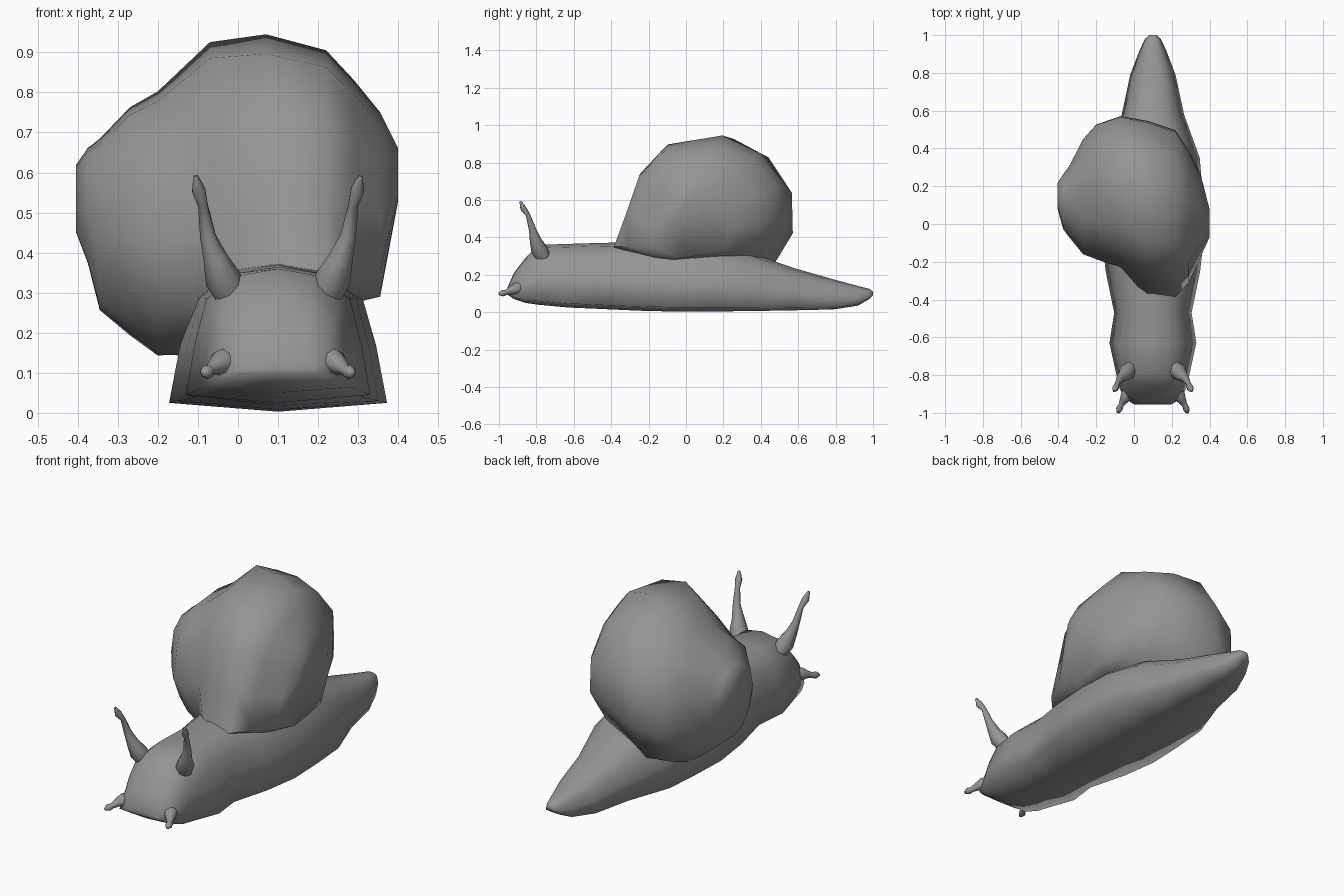
import bpy, bmesh, math
from mathutils import Vector

cube = bpy.data.objects.get("Cube")
if cube:
    bpy.data.objects.remove(cube, do_unlink=True)

grey = bpy.data.materials.new("snail grey")
grey.use_nodes = True
grey.diffuse_color = (0.3, 0.3, 0.3, 1)
grey.node_tree.nodes["Principled BSDF"].inputs["Base Color"].default_value = (0.3, 0.3, 0.3, 1)

MID = 0.1  # body centre line in x


def loft(name, rings, angle):
    """Skin a row of equal closed rings and cap both ends."""
    bm = bmesh.new()
    rows = [[bm.verts.new(p) for p in ring] for ring in rings]
    n = len(rows[0])
    for a, b in zip(rows, rows[1:]):
        for i in range(n):
            j = (i + 1) % n
            bm.faces.new((a[i], a[j], b[j], b[i]))
    caps = [bm.faces.new(rows[0]), bm.faces.new(rows[-1])]
    bmesh.ops.poke(bm, faces=caps)
    bmesh.ops.recalc_face_normals(bm, faces=bm.faces)
    mesh = bpy.data.meshes.new(name)
    bm.to_mesh(mesh)
    bm.free()
    obj = bpy.data.objects.new(name, mesh)
    bpy.context.collection.objects.link(obj)
    mesh.materials.append(grey)
    bpy.ops.object.select_all(action="DESELECT")
    obj.select_set(True)
    bpy.context.view_layer.objects.active = obj
    bpy.ops.object.shade_smooth_by_angle(angle=math.radians(angle))
    return obj


# Body: y, half width, bottom, top
stations = [
    (-0.955, 0.1, 0.095, 0.13), (-0.92, 0.155, 0.07, 0.21), (-0.86, 0.18, 0.05, 0.29),
    (-0.79, 0.195, 0.04, 0.36), (-0.63, 0.23, 0.025, 0.365), (-0.47, 0.205, 0.018, 0.37),
    (-0.25, 0.25, 0.008, 0.375), (-0.05, 0.272, 0.003, 0.37), (0.15, 0.265, 0.004, 0.365),
    (0.35, 0.248, 0.006, 0.315), (0.58, 0.165, 0.01, 0.235), (0.79, 0.12, 0.015, 0.175),
    (0.92, 0.07, 0.035, 0.14), (0.98, 0.042, 0.07, 0.125), (1.0, 0.02, 0.09, 0.11)]
half = [(1, 0.06), (0.9, 0.45), (0.78, 0.76), (0.46, 0.95)]
outline = ([(0, 0)] + half + [(0, 1)] + [(-u, v) for u, v in reversed(half)])
loft("body", [[(MID + u * w, y, lo + v * (hi - lo)) for u, v in outline]
              for y, w, lo, hi in stations], 110)

# Shell: x, front, back, bottom, top; outline turns from round to lipped
sections = [
    (-0.405, 0.08, 0.22, 0.45, 0.62), (-0.375, -0.03, 0.27, 0.37, 0.665),
    (-0.345, -0.07, 0.31, 0.25, 0.69), (-0.27, -0.165, 0.46, 0.185, 0.77),
    (-0.2, -0.2, 0.54, 0.13, 0.81), (-0.07, -0.265, 0.585, 0.13, 0.93),
    (0.07, -0.388, 0.56, 0.2, 0.945), (0.22, -0.385, 0.51, 0.26, 0.905),
    (0.29, -0.31, 0.4, 0.275, 0.83), (0.355, -0.17, 0.26, 0.29, 0.75),
    (0.4, -0.07, 0.08, 0.53, 0.66)]
lipped = [(0.97, -0.27), (0.95, 0.27), (0.66, 0.74), (0.23, 1), (-0.39, 0.87), (-0.7, 0.45),
          (-0.85, -0.15), (-1, -0.72), (-0.6, -0.94), (-0.35, -1), (0.23, -0.92), (0.68, -0.85)]
rings = []
for x, front, back, lo, hi in sections:
    blend = min(1, max(0, (x + 0.25) / 0.32))
    ring = []
    for p in map(Vector, lipped):
        q = p.normalized().lerp(p, blend)
        ring.append((x, (front + back) / 2 + q.x * (back - front) / 2,
                     (lo + hi) / 2 + q.y * (hi - lo) / 2))
    rings.append(ring)
loft("shell", rings, 70)


# Feelers: offset from centre line, y, z, radius
def feeler(name, side, path, sides=8):
    pts = [Vector((MID + side * dx, y, z)) for dx, y, z, r in path]
    rings = []
    for i, c in enumerate(pts):
        along = pts[min(i + 1, len(pts) - 1)] - pts[max(i - 1, 0)]
        turn = along.to_track_quat("Z", "Y")
        r = path[i][3]
        rings.append([c + turn @ Vector((r * math.cos(t), r * math.sin(t), 0))
                      for t in (math.tau * k / sides for k in range(sides))])
    loft(name, rings, 70)


eye_path = [(0.1, -0.745, 0.26, 0.035), (0.138, -0.785, 0.335, 0.045), (0.156, -0.805, 0.385, 0.031),
            (0.175, -0.82, 0.44, 0.02), (0.188, -0.845, 0.52, 0.013), (0.198, -0.87, 0.555, 0.018),
            (0.206, -0.885, 0.592, 0.006)]
mouth_path = [(0.09, -0.85, 0.14, 0.03), (0.14, -0.91, 0.125, 0.034), (0.158, -0.94, 0.115, 0.02),
              (0.17, -0.962, 0.106, 0.014), (0.178, -0.98, 0.102, 0.018), (0.184, -1.0, 0.098, 0.008)]
for label, side in (("left", 1), ("right", -1)):
    feeler(label + "_eye_stalk", side, eye_path)
    feeler(label + "_mouth_feeler", side, mouth_path)
